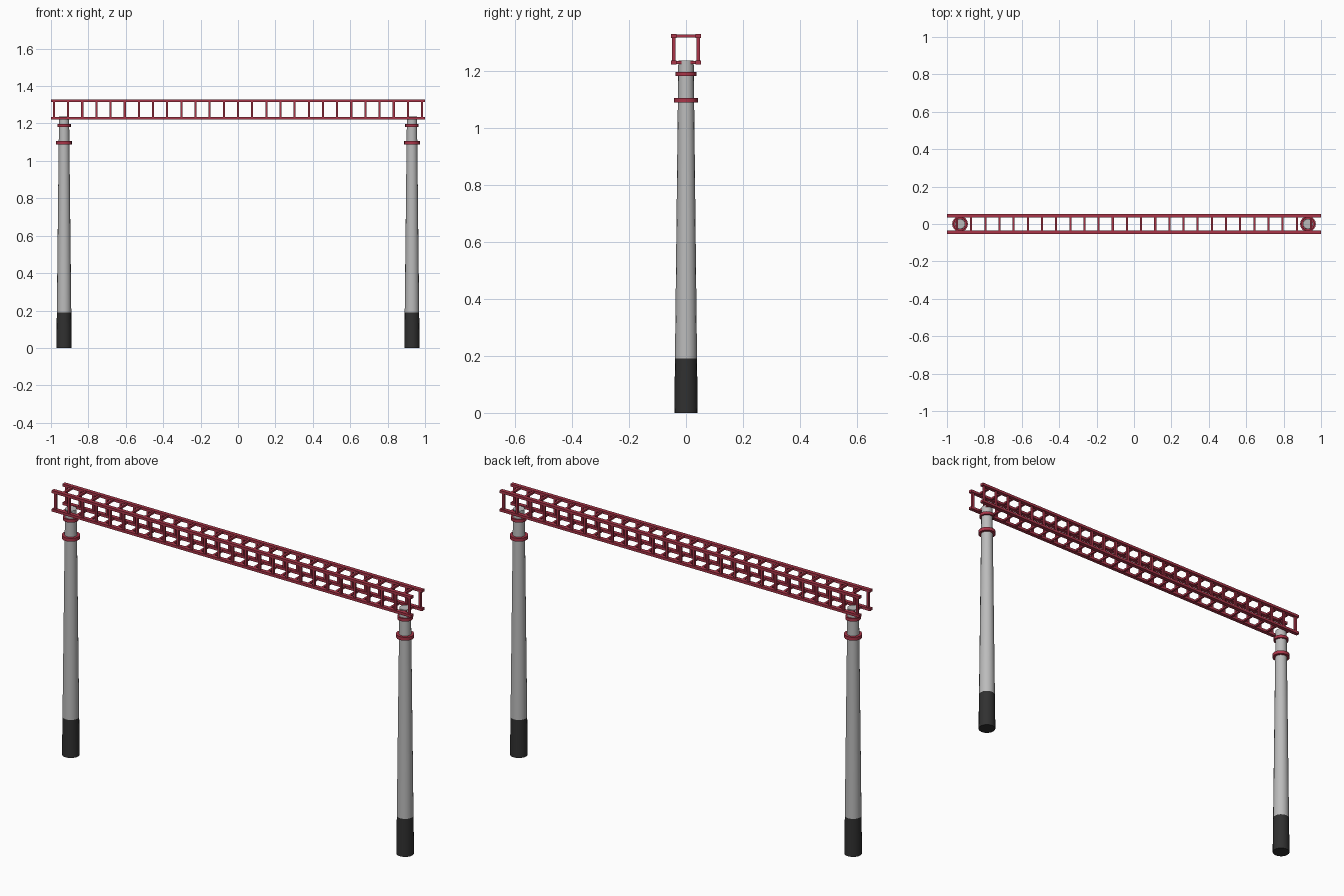
import bpy, bmesh
from mathutils import Matrix, Vector

if "Cube" in bpy.data.objects:
    bpy.data.objects.remove(bpy.data.objects["Cube"])


def material(name, rgb):
    m = bpy.data.materials.new(name)
    m.diffuse_color = (*rgb, 1)
    m.use_nodes = True
    m.node_tree.nodes["Principled BSDF"].inputs["Base Color"].default_value = m.diffuse_color
    return m


RED = material("crimson paint", (0.40, 0.035, 0.065))
GREY = material("concrete grey", (0.50, 0.50, 0.50))
BLACK = material("black base paint", (0.03, 0.03, 0.03))


def finish(bm, name, mat, smooth=False):
    me = bpy.data.meshes.new(name)
    bm.to_mesh(me)
    bm.free()
    me.materials.append(mat)
    ob = bpy.data.objects.new(name, me)
    bpy.context.collection.objects.link(ob)
    if smooth:
        bpy.context.view_layer.objects.active = ob
        ob.select_set(True)
        bpy.ops.object.shade_smooth_by_angle()
        ob.select_set(False)
    return ob


def add_box(bm, centre, size):
    bmesh.ops.create_cube(bm, size=1, matrix=Matrix.Translation(centre) @ Matrix.Diagonal((*size, 1)))


def tapered(name, x, z0, z1, r0, r1, mat):
    bm = bmesh.new()
    bmesh.ops.create_cone(bm, cap_ends=True, segments=16, radius1=r0, radius2=r1, depth=z1 - z0,
                          matrix=Matrix.Translation((x, 0, (z0 + z1) / 2)))
    return finish(bm, name, mat, True)


# Truss dimensions
CY, Z_LOW, Z_TOP = 0.043, 1.229, 1.322
STEP, BAYS = 0.0757, 26

# Four long chords
bm = bmesh.new()
for y in (-CY, CY):
    for z in (Z_LOW, Z_TOP):
        add_box(bm, Vector((0, y, z)), (2.0, 0.019, 0.013))
finish(bm, "truss_chords", RED)

# Upright bars on both sides
bm = bmesh.new()
for i in range(BAYS + 1):
    for y in (-CY, CY):
        add_box(bm, Vector(((i - BAYS / 2) * STEP, y, (Z_LOW + Z_TOP) / 2)), (0.011, 0.011, Z_TOP - Z_LOW))
finish(bm, "truss_uprights", RED)

# Cross bars above and below, halfway between the uprights
bm = bmesh.new()
for i in range(BAYS):
    for z in (Z_LOW, Z_TOP):
        add_box(bm, Vector(((i - (BAYS - 1) / 2) * STEP, 0, z)), (0.011, 2 * CY, 0.010))
finish(bm, "truss_cross_bars", RED)

# Two tapered posts with painted bases and collars
R_BASE, R_BAND, R_TOP = 0.041, 0.0387, 0.027
for side, x in (("left", -0.93), ("right", 0.93)):
    tapered(side + "_post_base", x, 0, 0.19, R_BASE, R_BAND, BLACK)
    tapered(side + "_post", x, 0.19, 1.236, R_BAND, R_TOP, GREY)
    tapered(side + "_lower_collar", x, 1.088, 1.105, 0.042, 0.042, RED)
    tapered(side + "_upper_collar", x, 1.181, 1.196, 0.036, 0.036, RED)
